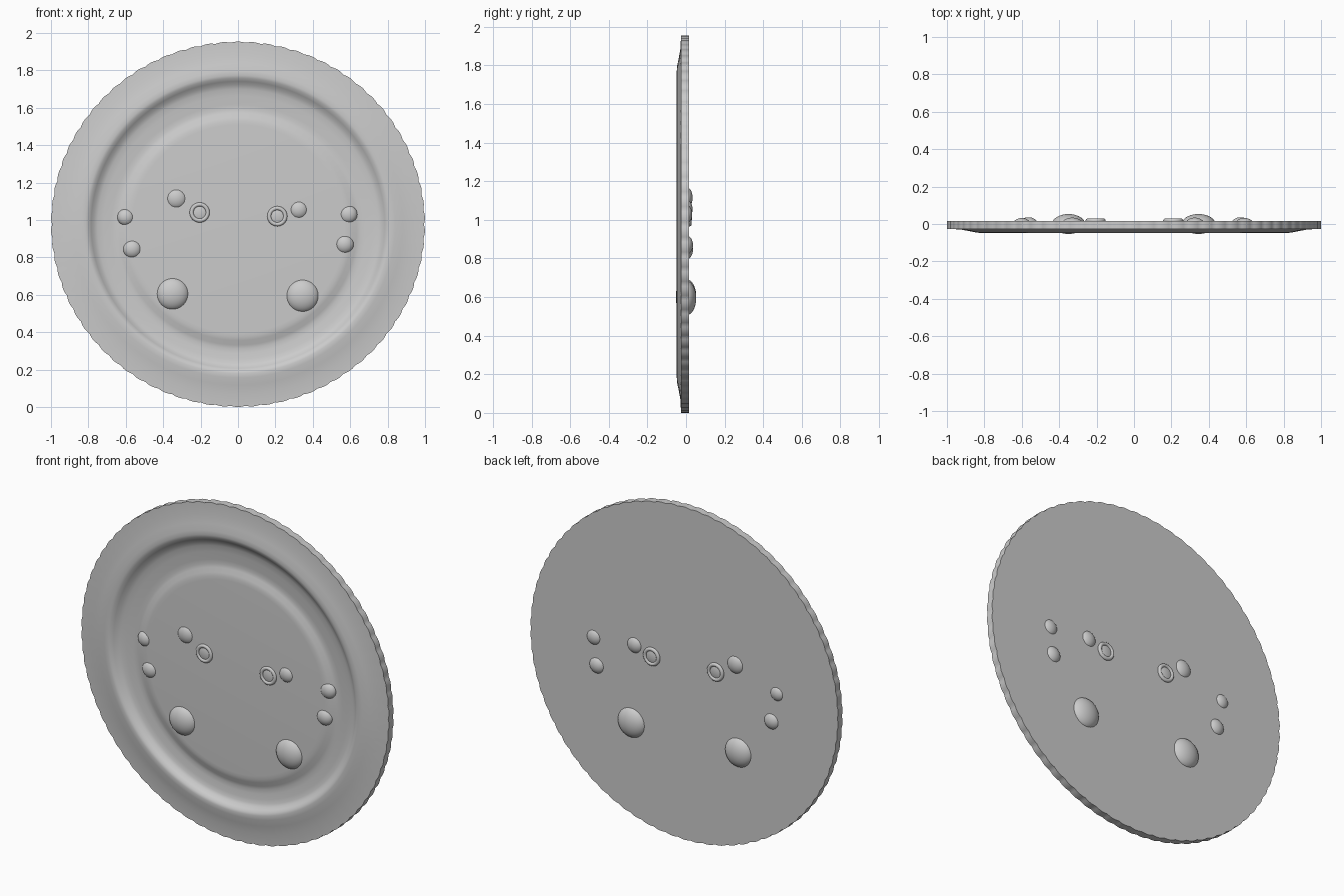
import bpy
import bmesh
from math import sin, cos, pi, radians

cube = bpy.data.objects.get("Cube")
if cube:
    bpy.data.objects.remove(cube, do_unlink=True)

grey = bpy.data.materials.new("light grey")
grey.use_nodes = True
colour = (0.6, 0.6, 0.6, 1)
grey.diffuse_color = colour
grey.node_tree.nodes["Principled BSDF"].inputs["Base Color"].default_value = colour

SEGMENTS = 468
SCALLOPS = 78
HALF_HEIGHT = 0.977


def finish(obj, angle=40):
    """Apply the material and smooth shading."""
    obj.data.materials.clear()
    obj.data.materials.append(grey)
    bpy.ops.object.select_all(action='DESELECT')
    obj.select_set(True)
    bpy.context.view_layer.objects.active = obj
    bpy.ops.object.shade_smooth_by_angle(angle=radians(angle))


# Plate: (radius, depth) profile from the back rim to the flat centre
profile = [
    (1.0, 0.016), (1.0, -0.026), (0.93, -0.029), (0.88, -0.038),
    (0.84, -0.046), (0.815, -0.048), (0.8, -0.044), (0.785, -0.032),
    (0.77, -0.018), (0.75, -0.01), (0.72, -0.006), (0.68, -0.002),
    (0.655, 0.0), (0.635, -0.004), (0.61, -0.014), (0.59, -0.018),
    (0.57, -0.019),
]
bm = bmesh.new()
rings = []
for radius, depth in profile:
    # The inner well sits slightly below the middle of the rim
    drop = 0.025 * min(1, max(0, (0.8 - radius) / 0.12))
    ring = []
    for i in range(SEGMENTS):
        a = 2 * pi * i / SEGMENTS
        r = radius
        if radius == 1.0:
            r -= 0.006 * (1 - abs(sin(SCALLOPS * a / 2)))
        ring.append(bm.verts.new((r * cos(a), depth,
                                  HALF_HEIGHT * (1 + r * sin(a)) - drop)))
    rings.append(ring)
for outer, inner in zip(rings, rings[1:]):
    for i in range(SEGMENTS):
        j = (i + 1) % SEGMENTS
        bm.faces.new((outer[i], outer[j], inner[j], inner[i]))
bm.faces.new(rings[0])
bm.faces.new(rings[-1])
bmesh.ops.recalc_face_normals(bm, faces=bm.faces)
mesh = bpy.data.meshes.new("plate")
bm.to_mesh(mesh)
bm.free()
plate = bpy.data.objects.new("plate", mesh)
bpy.context.collection.objects.link(plate)
finish(plate)


# Flattened beads set through the plate, showing on both sides
def bead(name, x, z, radius, half_depth):
    bpy.ops.mesh.primitive_uv_sphere_add(segments=40, ring_count=24, radius=1,
                                         location=(x, 0, z),
                                         rotation=(pi / 2, 0, 0))
    obj = bpy.context.object
    obj.name = name
    obj.scale = (radius, radius, half_depth)
    finish(obj, 60)


beads = [
    ("large_bead_right", -0.35, 0.605, 0.088, 0.053),
    ("large_bead_left", 0.345, 0.595, 0.09, 0.053),
    ("lower_side_bead_right", -0.565, 0.845, 0.05, 0.036),
    ("lower_side_bead_left", 0.57, 0.87, 0.05, 0.036),
    ("upper_side_bead_right", -0.6, 1.015, 0.045, 0.032),
    ("upper_side_bead_left", 0.59, 1.03, 0.048, 0.032),
    ("upper_bead_right", -0.33, 1.115, 0.056, 0.034),
    ("upper_bead_left", 0.325, 1.055, 0.05, 0.034),
    ("ringed_bead_right", -0.205, 1.04, 0.06, 0.026),
    ("ringed_bead_left", 0.21, 1.02, 0.06, 0.026),
]
for item in beads:
    bead(*item)

# Raised rings around the two ringed beads, front and back
for side, x, z in (("right", -0.205, 1.04), ("left", 0.21, 1.02)):
    for face, y in (("front", -0.018), ("back", 0.018)):
        bpy.ops.mesh.primitive_torus_add(major_segments=40, minor_segments=12,
                                         major_radius=0.043, minor_radius=0.011,
                                         location=(x, y, z),
                                         rotation=(pi / 2, 0, 0))
        ring = bpy.context.object
        ring.name = f"bead_ring_{side}_{face}"
        finish(ring, 60)
